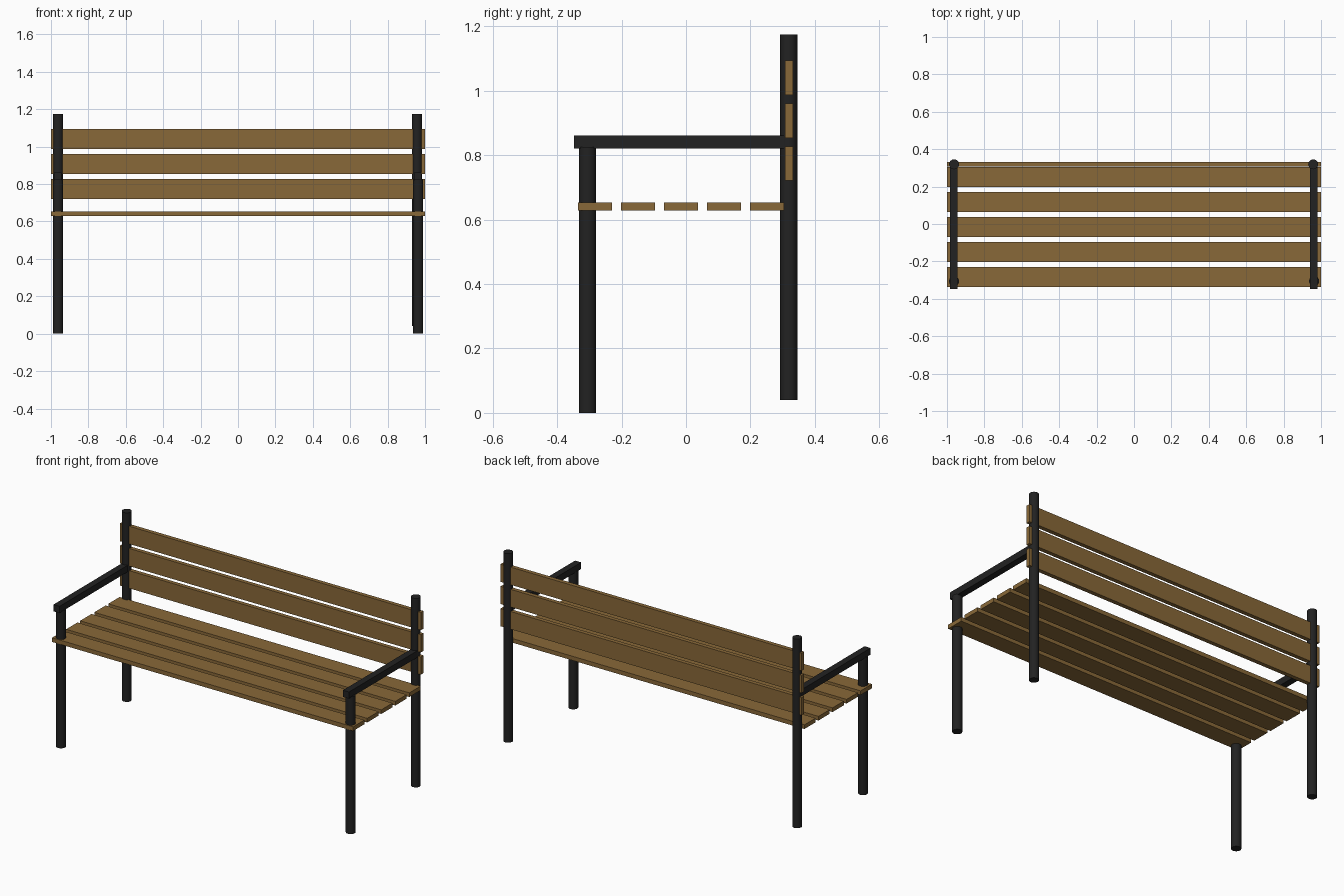
import bpy
import math

if "Cube" in bpy.data.objects:
    bpy.data.objects.remove(bpy.data.objects["Cube"])


def material(name, rgb):
    m = bpy.data.materials.new(name)
    m.diffuse_color = (*rgb, 1)
    m.use_nodes = True
    m.node_tree.nodes["Principled BSDF"].inputs["Base Color"].default_value = m.diffuse_color
    return m


wood = material("wood", (0.25, 0.14, 0.04))
metal = material("dark_metal", (0.016, 0.016, 0.016))


def box(name, x, y, z, mat):
    """Box from (min, max) ranges on each axis."""
    ranges = (x, y, z)
    bpy.ops.mesh.primitive_cube_add(size=1, location=[(a + b) / 2 for a, b in ranges])
    o = bpy.context.object
    o.name = name
    o.scale = [b - a for a, b in ranges]
    bpy.ops.object.transform_apply(location=False, rotation=False, scale=True)
    o.data.materials.append(mat)


def post(name, x, y, z0, z1, r):
    bpy.ops.mesh.primitive_cylinder_add(vertices=32, radius=r, depth=z1 - z0,
                                        location=(x, y, (z0 + z1) / 2))
    o = bpy.context.object
    o.name = name
    o.data.materials.append(metal)
    bpy.ops.object.shade_smooth_by_angle(angle=math.radians(30))


# Seat slats, front to back
for i in range(5):
    y = -0.336 + i * 0.1335
    box(f"seat_slat_{i + 1}", (-1, 1), (y, y + 0.107), (0.628, 0.653), wood)

# Backrest slats, bottom to top
for i in range(3):
    z = 0.721 + i * 0.1333
    box(f"back_slat_{i + 1}", (-1, 1), (0.307, 0.332), (z, z + 0.106), wood)

# Legs, back posts and armrests on each side
for side, front_x, back_x in (("left", -0.962, -0.962), ("right", 0.963, 0.958)):
    post(f"front_leg_{side}", front_x, -0.306, 0, 0.825, 0.027)
    post(f"back_post_{side}", back_x, 0.319, 0.04, 1.175, 0.0265)
    arm_x = -0.963 if side == "left" else 0.960
    box(f"armrest_{side}", (arm_x - 0.02, arm_x + 0.02), (-0.347, 0.305), (0.821, 0.861), metal)
